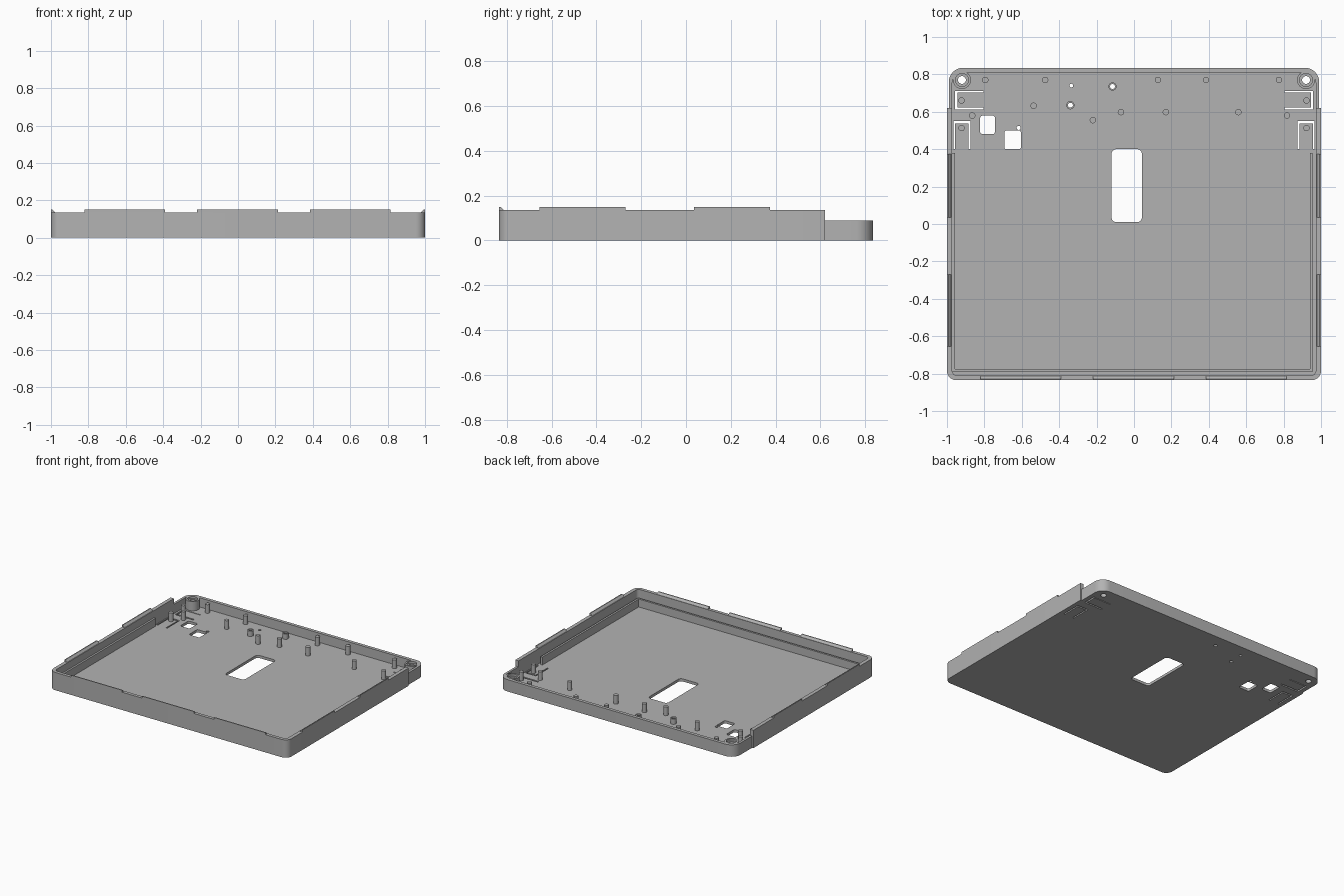
import bpy, bmesh, math
from mathutils import Vector

if "Cube" in bpy.data.objects:
    bpy.data.objects.remove(bpy.data.objects["Cube"])

grey = bpy.data.materials.new("plain_grey")
grey.diffuse_color = (0.45, 0.45, 0.45, 1)
grey.use_nodes = True
grey.node_tree.nodes["Principled BSDF"].inputs["Base Color"].default_value = grey.diffuse_color


def finish(name, bm):
    bmesh.ops.recalc_face_normals(bm, faces=bm.faces)
    me = bpy.data.meshes.new(name)
    bm.to_mesh(me)
    bm.free()
    me.materials.append(grey)
    ob = bpy.data.objects.new(name, me)
    bpy.context.collection.objects.link(ob)
    bpy.ops.object.select_all(action='DESELECT')
    ob.select_set(True)
    bpy.context.view_layer.objects.active = ob
    bpy.ops.object.shade_smooth_by_angle(angle=math.radians(35))
    return ob


def plate(name, loops, z0, z1):
    """Fill outlines (inner outlines become holes) and extrude from z0 to z1."""
    bm = bmesh.new()
    for loop in loops:
        vs = [bm.verts.new((x, y, z0)) for x, y in loop]
        for a, b in zip(vs, vs[1:] + vs[:1]):
            bm.edges.new((a, b))
    bmesh.ops.triangle_fill(bm, use_beauty=True, use_dissolve=False,
                            edges=bm.edges[:], normal=(0, 0, 1))
    ext = bmesh.ops.extrude_face_region(bm, geom=bm.faces[:])
    top = [g for g in ext["geom"] if isinstance(g, bmesh.types.BMVert)]
    bmesh.ops.translate(bm, verts=top, vec=(0, 0, z1 - z0))
    return finish(name, bm)


def rounded(pts, steps=8):
    """Outline from (x, y[, radius]) corners; rounded corners are right angles."""
    out = []
    for i, p in enumerate(pts):
        c = Vector(p[:2])
        r = p[2] if len(p) > 2 else 0
        if not r:
            out.append(tuple(c))
            continue
        d1 = (Vector(pts[i - 1][:2]) - c).normalized()
        d2 = (Vector(pts[(i + 1) % len(pts)][:2]) - c).normalized()
        mid = c + r * (d1 + d2)
        for k in range(steps + 1):
            t = math.pi / 2 * k / steps
            out.append(tuple(mid - r * (d2 * math.cos(t) + d1 * math.sin(t))))
    return out


def rect(x0, x1, y0, y1, r):
    return rounded([(x0, y0, r), (x1, y0, r), (x1, y1, r), (x0, y1, r)])


def circle(x, y, r, n=24):
    return [(x + r * math.cos(2 * math.pi * k / n), y + r * math.sin(2 * math.pi * k / n))
            for k in range(n)]


FLOOR, LOW, HIGH, LIP = 0.02, 0.09, 0.135, 0.15
XI, YI = 0.972, 0.81          # inner wall faces
STEP = 0.62                   # where the side walls drop

outer = rounded([(-1, -.835, .05), (1, -.835, .05), (1, STEP), (.99, STEP),
                 (.99, .835, .075), (-.99, .835, .075), (-.99, STEP), (-1, STEP)])
inner = rounded([(-XI, -YI, .025), (XI, -YI, .025), (XI, YI, .055), (-XI, YI, .055)])

bosses = [(-.92, .77), (.92, .77)]
hollow = [(-.34, .635), (-.115, .735)]

# Floor with windows, screw holes and slots around the flexible tabs
holes = [rect(-.12, .042, .01, .40, .025), rect(-.823, -.743, .48, .58, .015),
         rect(-.693, -.605, .40, .50, .01), circle(-.617, .514, .011),
         circle(-.335, .74, .01)]
holes += [circle(x, y, .021) for x, y in bosses]
holes += [circle(x, y, .013) for x, y in hollow]
side_slot = [(.805, .612), (.957, .612), (.957, .71), (.805, .71),
             (.805, .704), (.945, .704), (.945, .624), (.805, .624)]
end_slot = [(.966, .40), (.966, .55), (.875, .55), (.875, .40),
            (.885, .40), (.885, .538), (.956, .538), (.956, .40)]
for s in (-1, 1):
    holes += [[(s * x, y) for x, y in slot] for slot in (side_slot, end_slot)]
plate("floor", [inner] + holes, 0, FLOOR)

# Low wall all round, taller wall on front and sides
plate("lower_wall", [outer, inner], 0, LOW)
plate("upper_wall", [rounded([(-1, STEP), (-1, -.835, .05), (1, -.835, .05), (1, STEP),
                              (XI, STEP), (XI, -YI, .025), (-XI, -YI, .025), (-XI, STEP)])],
      LOW, HIGH)

# Inner rib along front and sides
plate("inner_rib", [[(-XI, .38), (-XI, -.79), (.955, -.79), (.955, .38), (.94, .38),
                     (.94, -.775), (-.958, -.775), (-.958, .38)]], FLOOR, .08)


def lip(name, start, end, inward):
    """Bevelled snap lip on the wall top between two outer-edge points."""
    bm = bmesh.new()
    ends = []
    for p in (start, end):
        ends.append([bm.verts.new((p[0] + inward[0] * d, p[1] + inward[1] * d, z))
                     for d, z in ((0, HIGH), (0, LIP), (.007, LIP), (.022, HIGH))])
    a, b = ends
    bm.faces.new(a)
    bm.faces.new(b)
    for i in range(4):
        j = (i + 1) % 4
        bm.faces.new((a[i], a[j], b[j], b[i]))
    finish(name, bm)


# Snap lips on front and both sides
for x0, x1 in ((-.82, -.39), (-.22, .215), (.385, .815)):
    lip("front_lip", (x0, -.835), (x1, -.835), (0, 1))
for s in (-1, 1):
    for y0, y1 in ((-.655, -.27), (.035, .375)):
        lip("side_lip", (s, y0), (s, y1), (-s, 0))

# Corner screw bosses with a recessed seat
for x, y in bosses:
    plate("boss_rim", [circle(x, y, .048, 32), circle(x, y, .035, 32)], FLOOR, .09)
    plate("boss_seat", [circle(x, y, .035, 32), circle(x, y, .021)], FLOOR, .075)

# Locating posts: solid pins and hollow pins
pins = [(-.795, .77), (-.475, .77), (.128, .77), (.385, .77), (.775, .77),
        (-.537, .632), (-.22, .555), (-.07, .598), (.17, .598), (.558, .598),
        (.818, .58), (-.865, .58)]
pins += [(s * .922, y) for s in (-1, 1) for y in (.66, .513)]
for x, y in pins:
    plate("pin", [circle(x, y, .017, 20)], FLOOR, .085)
for x, y in hollow:
    plate("hollow_pin", [circle(x, y, .022), circle(x, y, .013)], FLOOR, .06)
